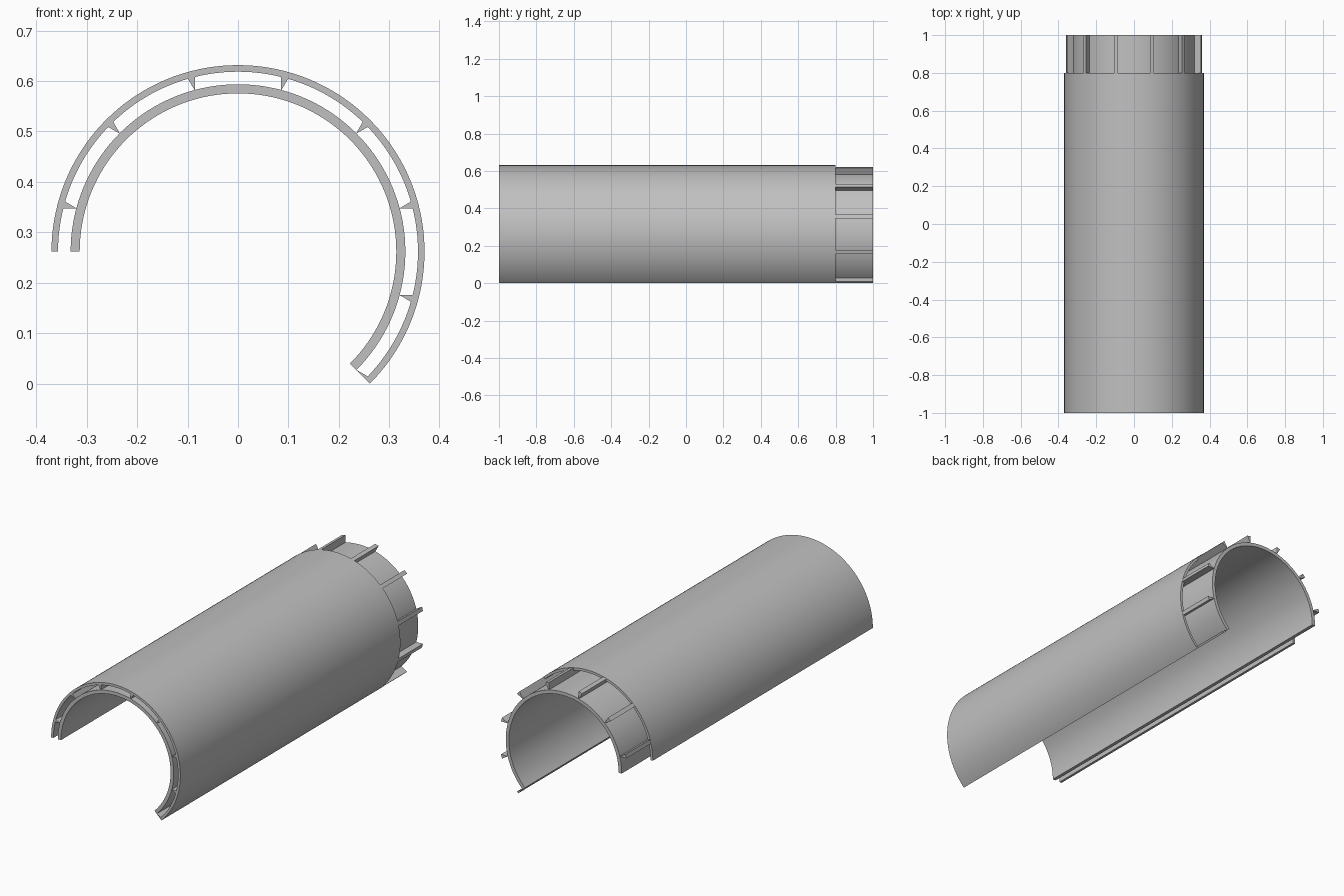
import bpy, bmesh, math
from mathutils import Vector

cube = bpy.data.objects.get("Cube")
if cube:
    bpy.data.objects.remove(cube, do_unlink=True)

R_OUT = 0.37
CENTRE_Z = R_OUT * math.sin(math.radians(45))
START, END = -45, 180
FRONT, BACK, LIP = -1.0, 1.0, 0.8

grey = bpy.data.materials.new("light_grey")
grey.use_nodes = True
colour = (0.53, 0.53, 0.53, 1)
grey.diffuse_color = colour
grey.node_tree.nodes["Principled BSDF"].inputs["Base Color"].default_value = colour


def polar(radius, degrees):
    a = math.radians(degrees)
    return Vector((radius * math.cos(a), 0, CENTRE_Z + radius * math.sin(a)))


def finish(name, bm):
    bmesh.ops.recalc_face_normals(bm, faces=bm.faces)
    mesh = bpy.data.meshes.new(name)
    bm.to_mesh(mesh)
    bm.free()
    mesh.materials.append(grey)
    obj = bpy.data.objects.new(name, mesh)
    bpy.context.collection.objects.link(obj)
    return obj


def extrude_y(bm, faces, y0, y1):
    """Place flat cross-section faces at y0 and extrude them to y1."""
    bmesh.ops.translate(bm, verts=bm.verts, vec=(0, y0, 0))
    geom = bmesh.ops.extrude_face_region(bm, geom=faces, use_keep_orig=True)["geom"]
    moved = [v for v in geom if isinstance(v, bmesh.types.BMVert)]
    bmesh.ops.translate(bm, verts=moved, vec=(0, y1 - y0, 0))


def shell(name, r_in, r_out, y0, y1, steps=90):
    """Open tube with a thick wall."""
    bm = bmesh.new()
    angles = [START + (END - START) * i / steps for i in range(steps + 1)]
    inner = [bm.verts.new(polar(r_in, a)) for a in angles]
    outer = [bm.verts.new(polar(r_out, a)) for a in angles]
    faces = [bm.faces.new((inner[i], outer[i], outer[i + 1], inner[i + 1]))
             for i in range(steps)]
    extrude_y(bm, faces, y0, y1)
    obj = finish(name, bm)
    bpy.ops.object.select_all(action='DESELECT')
    obj.select_set(True)
    bpy.context.view_layer.objects.active = obj
    bpy.ops.object.shade_smooth_by_angle(angle=math.radians(30))


def rib(name, degrees, half=False):
    """Long wedge with its tip on the inner shell."""
    bm = bmesh.new()
    tip, base = polar(0.331, degrees), polar(0.369, degrees)
    a = math.radians(degrees)
    side = Vector((-math.sin(a), 0, math.cos(a))) * 0.0105
    points = [tip, base if half else base - side, base + side]
    face = bm.faces.new([bm.verts.new(p) for p in points])
    extrude_y(bm, [face], FRONT, BACK)
    finish(name, bm)


# Two nested shells, the inner one longer at the back
shell("outer_shell", 0.357, R_OUT, FRONT, LIP)
shell("inner_shell", 0.314, 0.332, FRONT, BACK)

# Evenly spaced ribs, the first one cut at the shell edge
for i, degrees in enumerate(range(START, END, 30)):
    rib("spacer_rib_%d" % (i + 1), degrees, half=(degrees == START))
